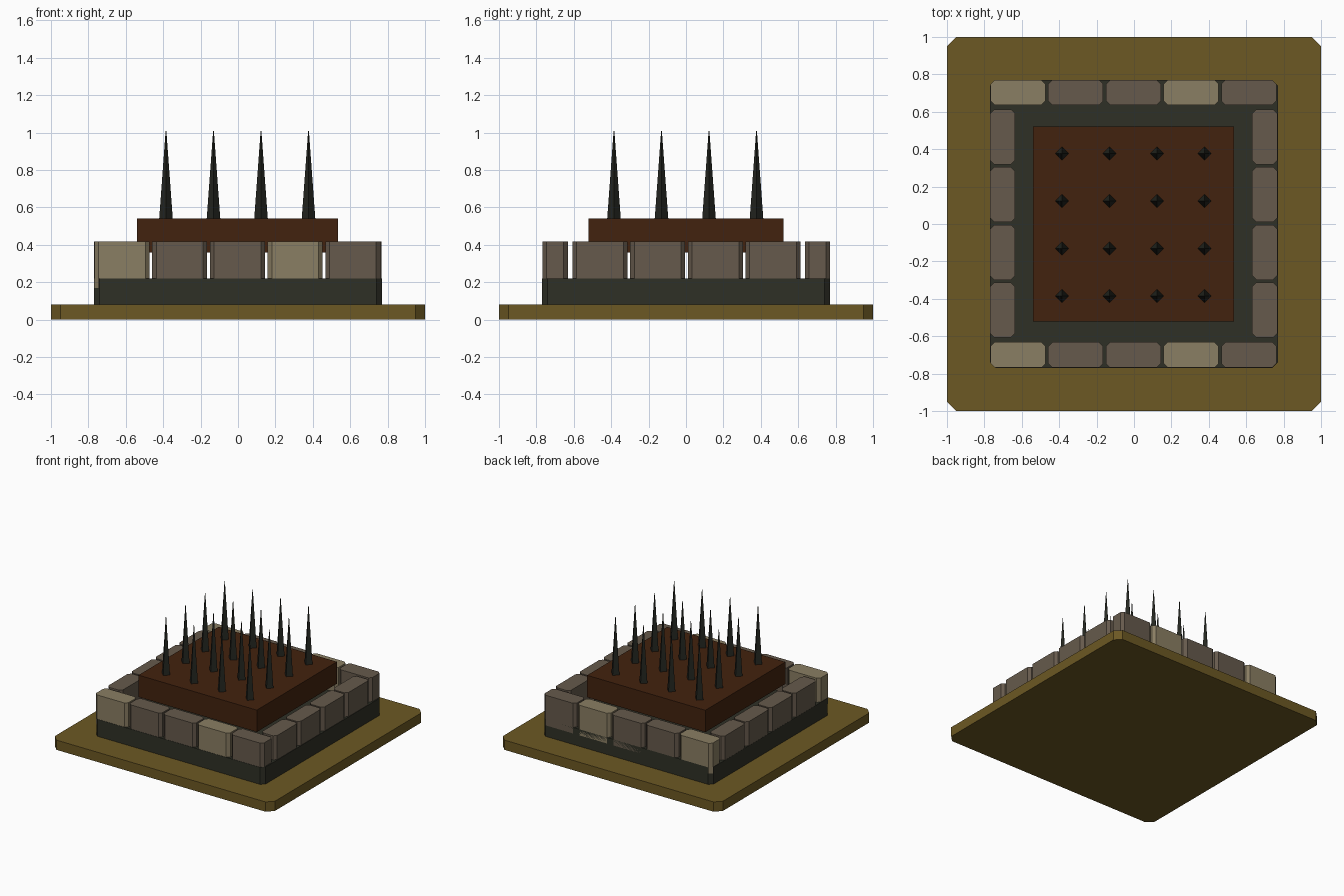
import bpy, bmesh, math

if "Cube" in bpy.data.objects:
    bpy.data.objects.remove(bpy.data.objects["Cube"])


def material(name, rgb):
    def lin(c):
        c /= 255
        return c / 12.92 if c <= 0.04045 else ((c + 0.055) / 1.055) ** 2.4
    m = bpy.data.materials.new(name)
    m.diffuse_color = (*[lin(c) for c in rgb], 1)
    m.use_nodes = True
    m.node_tree.nodes["Principled BSDF"].inputs["Base Color"].default_value = m.diffuse_color
    return m


OCHRE = material("ochre ground", (108, 88, 35))
DARK = material("dark stone", (47, 48, 38))
GREY = material("grey brown stone", (102, 90, 76))
PALE = material("pale stone", (138, 126, 99))
BROWN = material("brown soil", (66, 34, 14))
IRON = material("black iron", (36, 38, 32))


def finish(bm, name, mat):
    mesh = bpy.data.meshes.new(name)
    bm.to_mesh(mesh)
    bm.free()
    mesh.materials.append(mat)
    ob = bpy.data.objects.new(name, mesh)
    bpy.context.collection.objects.link(ob)
    return ob


def box(name, x, y, z, mat, chamfer=0.0):
    """Box from (min, max) ranges, vertical edges chamfered."""
    bm = bmesh.new()
    bmesh.ops.create_cube(bm, size=1)
    for v in bm.verts:
        v.co = [r[0] if c < 0 else r[1] for r, c in zip((x, y, z), v.co)]
    if chamfer:
        edges = [e for e in bm.edges
                 if abs(e.verts[0].co.z - e.verts[1].co.z) > 1e-4]
        bmesh.ops.bevel(bm, geom=edges, offset=chamfer, segments=1, affect='EDGES')
    return finish(bm, name, mat)


# Ground plate, dark plinth and raised soil block
box("ground_plate", (-1, 1), (-1, 1), (0, 0.08), OCHRE, 0.05)
box("plinth", (-0.77, 0.77), (-0.77, 0.77), (0.08, 0.22), DARK, 0.03)
box("soil_block", (-0.54, 0.535), (-0.52, 0.52), (0.36, 0.54), BROWN)

# Stone border: five stones front and back, four on each side
half, z = 0.147, (0.17, 0.418)
for side, y in (("front", (-0.768, -0.632)), ("back", (0.636, 0.77))):
    for i in range(5):
        cx = (i - 2) * 0.3085 - 0.003
        box(f"{side}_stone_{i + 1}", (cx - half, cx + half), y, z,
            PALE if i in (0, 3) else GREY, 0.022)
for side, x in (("left", (-0.769, -0.636)), ("right", (0.632, 0.766))):
    for i in range(4):
        cy = (i - 1.5) * 0.3085 + 0.003
        box(f"{side}_stone_{i + 1}", x, (cy - half, cy + half), z, GREY, 0.022)

# Grid of four-sided spikes
for i in range(4):
    for j in range(4):
        bm = bmesh.new()
        bmesh.ops.create_cone(bm, cap_ends=True, segments=4,
                              radius1=0.037, radius2=0.002, depth=0.48)
        bmesh.ops.translate(bm, verts=bm.verts, vec=(
            -0.004 + (i - 1.5) * 0.254, -0.004 + (j - 1.5) * 0.254, 0.77))
        finish(bm, f"spike_{i + 1}_{j + 1}", IRON)
